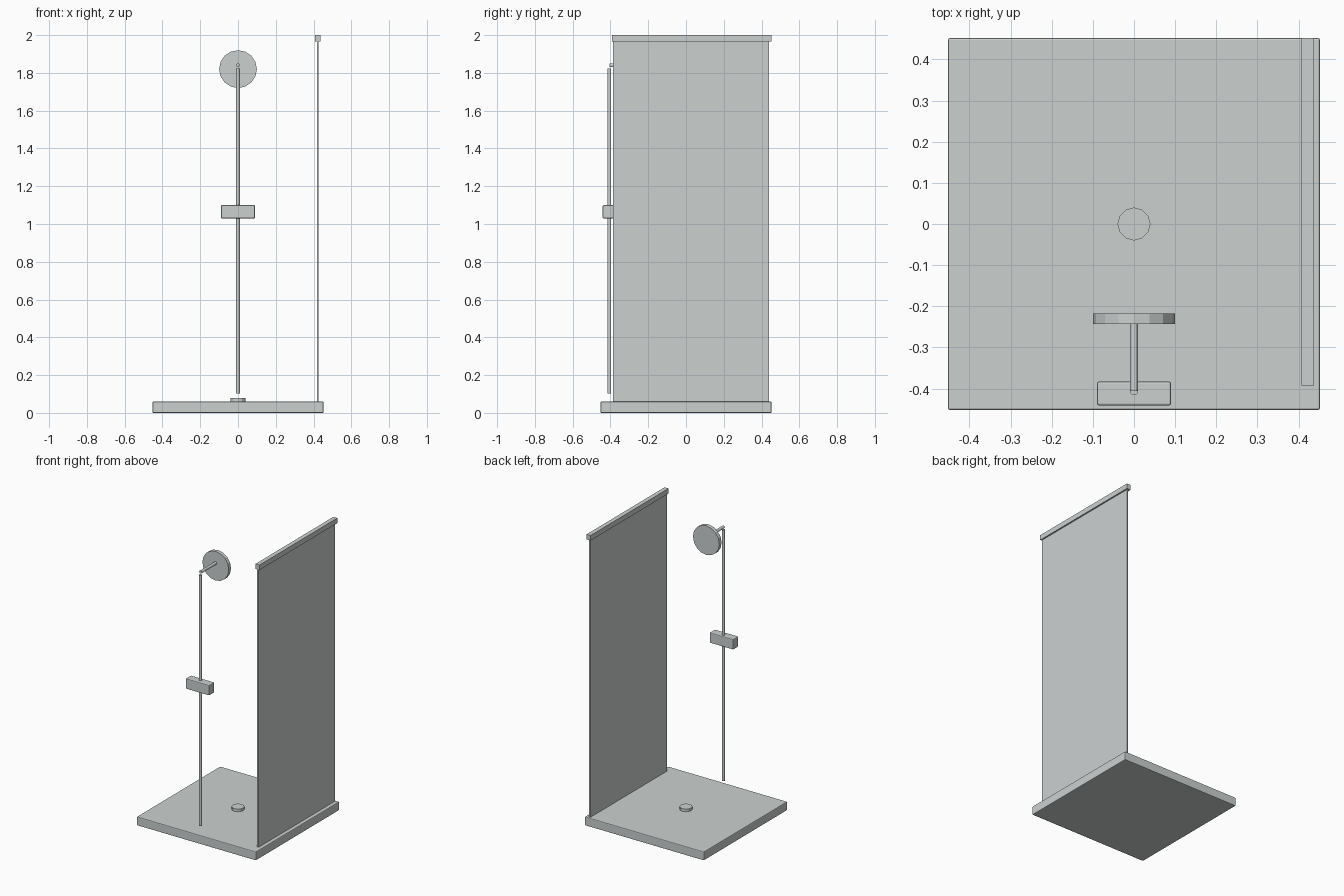
import bpy
import math

cube = bpy.data.objects.get("Cube")
if cube:
    bpy.data.objects.remove(cube, do_unlink=True)

# One pale grey for every part
GREY = (0.60, 0.635, 0.63, 1)
mat = bpy.data.materials.new("pale_grey")
mat.use_nodes = True
mat.diffuse_color = GREY
mat.node_tree.nodes["Principled BSDF"].inputs["Base Color"].default_value = GREY


def finish(name):
    obj = bpy.context.object
    obj.name = name
    obj.data.materials.append(mat)
    return obj


def box(name, low, high, bevel=0):
    """Box between two corners, with optional softened edges."""
    bpy.ops.mesh.primitive_cube_add(size=1, location=[(a + b) / 2 for a, b in zip(low, high)])
    obj = finish(name)
    obj.scale = [b - a for a, b in zip(low, high)]
    bpy.ops.object.transform_apply(location=False, rotation=False, scale=True)
    if bevel:
        mod = obj.modifiers.new("soft_edges", "BEVEL")
        mod.width = bevel
        mod.segments = 2
    return obj


def rod(name, radius, start, length, sides, along_y=False):
    """Cylinder running up z, or back along y, from its start point."""
    x, y, z = start
    middle = (x, y + length / 2, z) if along_y else (x, y, z + length / 2)
    bpy.ops.mesh.primitive_cylinder_add(
        vertices=sides, radius=radius, depth=length, location=middle,
        rotation=(math.pi / 2 if along_y else 0, 0, 0))
    return finish(name)


# Shower tray and drain
box("tray", (-0.452, -0.452, 0), (0.452, 0.452, 0.06), 0.005)
rod("drain", 0.04, (0, 0, 0.055), 0.024, 12)

# Screen with its top rail
box("screen_panel", (0.417, -0.387, 0.058), (0.427, 0.44, 1.97))
box("screen_rail", (0.407, -0.392, 1.965), (0.437, 0.452, 2.0))

# Riser pipe, mixer valve, arm and shower head
rod("riser_pipe", 0.01, (0, -0.406, 0.102), 1.72, 12)
box("mixer_valve", (-0.09, -0.441, 1.03), (0.09, -0.383, 1.1), 0.005)
rod("shower_arm", 0.01, (0, -0.406, 1.84), 0.166, 12, along_y=True)
rod("shower_head", 0.1, (0, -0.243, 1.82), 0.025, 16, along_y=True)
